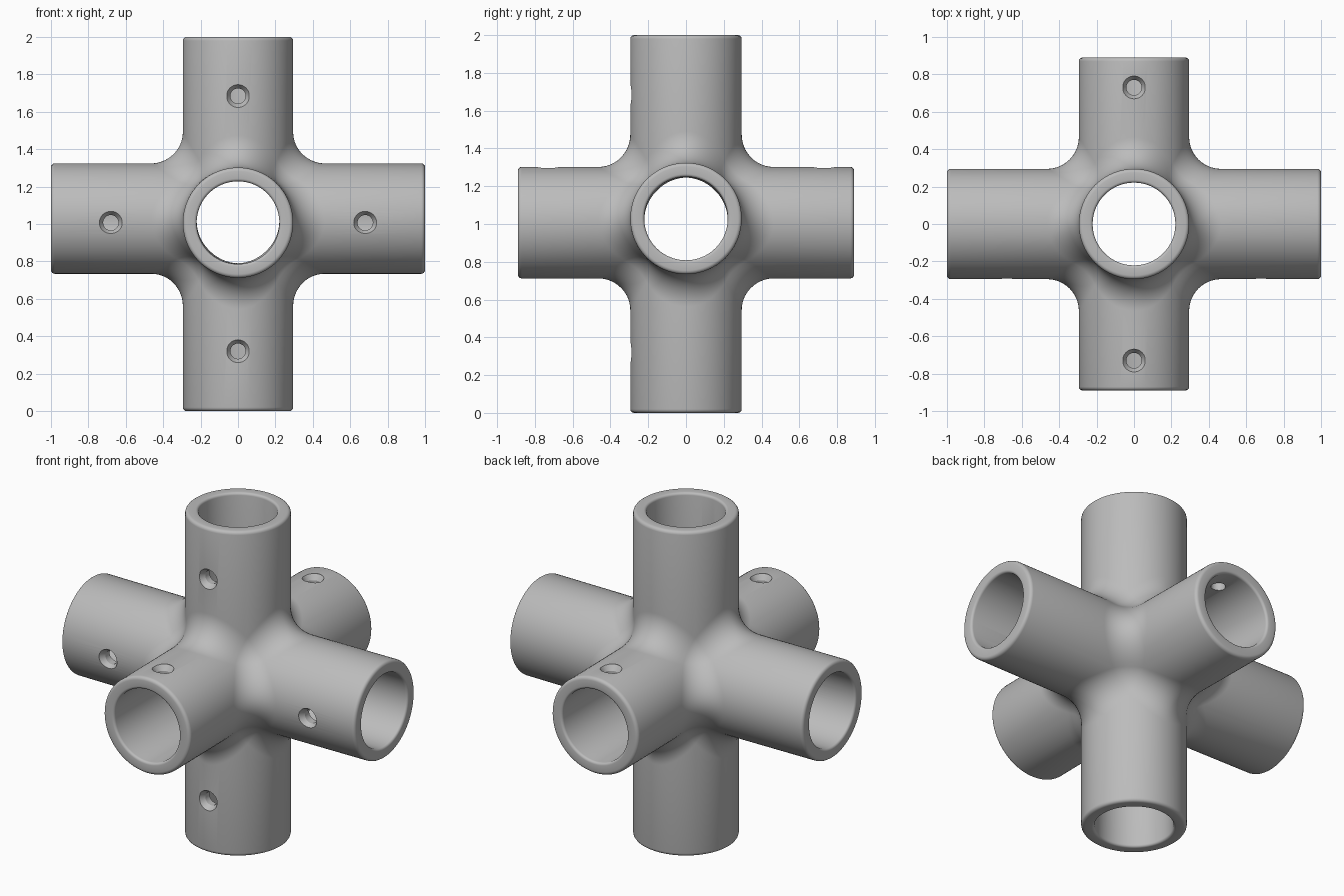
import bpy, bmesh
from math import sin, cos, pi, hypot
from mathutils import Vector

if "Cube" in bpy.data.objects:
    bpy.data.objects.remove(bpy.data.objects["Cube"])

OUTER, BORE, FILLET = 0.295, 0.221, 0.17
CENTER_Z, SHIFT = 1.018, 0.011       # side pipes sit slightly above / below centre
SEGS, ARC, CORNER = 96, 10, 6

grey = bpy.data.materials.new("plain grey")
grey.use_nodes = True
grey.diffuse_color = (0.5, 0.5, 0.5, 1)
grey.node_tree.nodes["Principled BSDF"].inputs["Base Color"].default_value = (0.5, 0.5, 0.5, 1)


def meridian(c, s, mid, length):
    """Section of one pipe: fillet from seam, wall, rounded rim, bore back to seam."""
    m = max(abs(c), abs(s))
    spine = Vector((m, c, s)) * (OUTER + FILLET)
    wall = Vector((0, c, s))
    pts = [spine - FILLET * mid.slerp(wall, i / ARC) for i in range(ARC + 1)]
    profile = []
    for start, radius, edge, sign in ((0, OUTER, 0.02, 1), (pi / 2, BORE, 0.015, -1)):
        for i in range(5):
            a = start + i / 4 * pi / 2
            k = cos(a) if sign > 0 else -cos(a)
            h = sin(a)
            profile.append((length - edge + edge * h,
                            radius - sign * edge + sign * edge * abs(k)))
    pts += [Vector((x, c * r, s * r)) for x, r in profile]
    pts.append(Vector((m, c, s)) * BORE)
    return pts


def meridians(length):
    result = []
    for i in range(SEGS):
        a = 2 * pi * i / SEGS
        c, s = cos(a), sin(a)
        wall = Vector((0, c, s))
        # contact directions of the fillet with the neighbouring pipes
        on_y = (wall + Vector((abs(c), 0, s))).normalized()
        on_z = (wall + Vector((abs(s), c, 0))).normalized()
        if abs(abs(c) - abs(s)) < 1e-6:
            # corner where three pipes meet: fan over the spherical patch
            middle = Vector((abs(c), c, s)).normalized()
            first, last = (on_y, on_z) if c * s > 0 else (on_z, on_y)
            fan = [first.slerp(middle, j / CORNER) for j in range(CORNER)]
            fan += [middle.slerp(last, j / CORNER) for j in range(CORNER + 1)]
        else:
            fan = [on_y if abs(c) > abs(s) else on_z]
        result += [meridian(c, s, d, length) for d in fan]
    return result


def settle(p):
    """Shift the side pipes vertically, leaving the ends of the upright alone."""
    blend = max(-1, min(1, (abs(p.x) - abs(p.y)) / 0.35))
    fade = max(0, min(1, (0.8 - abs(p.z)) / 0.3))
    return Vector((p.x, p.y, p.z + CENTER_Z + SHIFT * blend * fade))


# six-way pipe body
bm = bmesh.new()
for axis, sign, length in ((0, 1, 1), (0, -1, 1), (1, 1, 0.89), (1, -1, 0.89),
                           (2, 1, 2 - CENTER_Z), (2, -1, CENTER_Z)):
    rows = []
    for line in meridians(length):
        row = []
        for p in line:
            q = Vector((0, 0, 0))
            for j in range(3):
                q[(axis + j) % 3] = p[j] * (sign if j == 0 else 1)
            row.append(bm.verts.new(settle(q)))
        rows.append(row)
    for a, b in zip(rows, rows[1:] + rows[:1]):
        for j in range(len(a) - 1):
            bm.faces.new((a[j], a[j + 1], b[j + 1], b[j]))
bmesh.ops.remove_doubles(bm, verts=bm.verts, dist=0.0002)
bmesh.ops.recalc_face_normals(bm, faces=bm.faces)
mesh = bpy.data.meshes.new("pipe_cross")
bm.to_mesh(mesh)
bm.free()
body = bpy.data.objects.new("pipe_cross", mesh)
bpy.context.collection.objects.link(body)
mesh.materials.append(grey)

# countersunk screw hole cutters: (surface point, outward direction)
holes = [((x, -OUTER, 1.007), Vector((0, -1, 0))) for x in (-0.68, 0.68)]
holes += [((0, -OUTER, z), Vector((0, -1, 0))) for z in (0.32, 1.684)]
holes += [((0, y, CENTER_Z - SHIFT + OUTER), Vector((0, 0, 1))) for y in (-0.73, 0.73)]
cut = bmesh.new()
for point, out in holes:
    turn = out.to_track_quat('Z', 'Y')
    rings = []
    for depth, radius in ((0.05, 0.061), (-0.005, 0.061), (-0.035, 0.041), (-0.15, 0.041)):
        rings.append([cut.verts.new(Vector(point) + turn @ Vector(
            (radius * cos(k * pi / 16), radius * sin(k * pi / 16), depth))) for k in range(32)])
    cut.faces.new(rings[0])
    cut.faces.new(rings[-1][::-1])
    for a, b in zip(rings, rings[1:]):
        for k in range(32):
            cut.faces.new((a[k - 1], b[k - 1], b[k], a[k]))
bmesh.ops.recalc_face_normals(cut, faces=cut.faces)
cut_mesh = bpy.data.meshes.new("screw_hole_cutter")
cut.to_mesh(cut_mesh)
cut.free()
cut_mesh.materials.append(grey)
cutter = bpy.data.objects.new("screw_hole_cutter", cut_mesh)
bpy.context.collection.objects.link(cutter)

# cut the holes, then drop the cutter
bpy.context.view_layer.objects.active = body
body.select_set(True)
mod = body.modifiers.new("screw_holes", 'BOOLEAN')
mod.operation = 'DIFFERENCE'
mod.solver = 'EXACT'
mod.object = cutter
bpy.ops.object.modifier_apply(modifier=mod.name)
bpy.data.objects.remove(cutter)
bpy.ops.object.shade_smooth_by_angle(angle=0.55)
